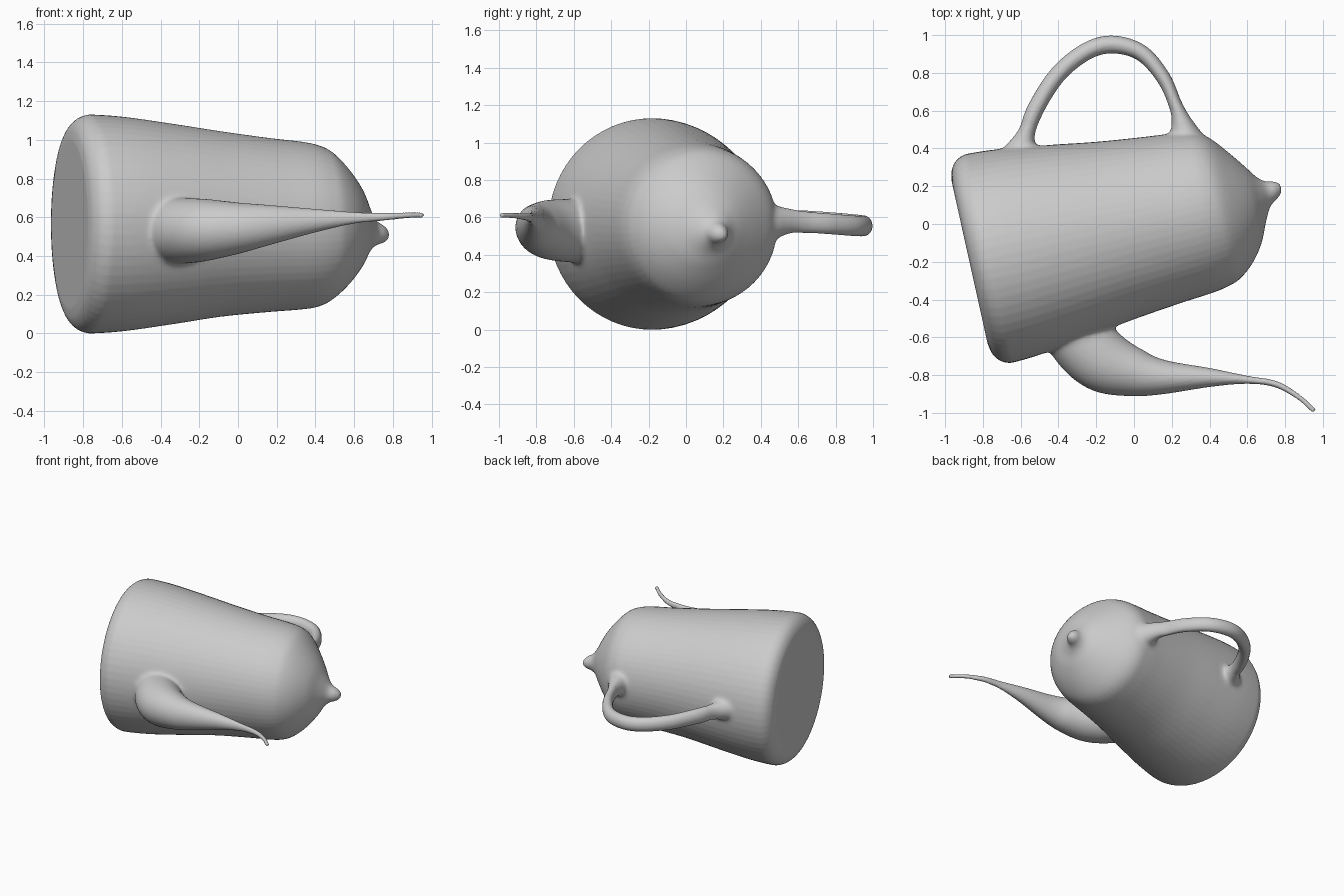
import bpy, bmesh, math
from mathutils import Vector

if "Cube" in bpy.data.objects:
    bpy.data.objects.remove(bpy.data.objects["Cube"])

SEG = 64
UP = Vector((0, 0, 1))


def loft(bm, rings):
    """Skin rings of (centre, side_axis, up_axis, side_radius, up_radius)."""
    loops = []
    for c, a, b, ra, rb in rings:
        loops.append([bm.verts.new(c + a * ra * math.cos(k * math.tau / SEG)
                                   + b * rb * math.sin(k * math.tau / SEG))
                      for k in range(SEG)])
    for l0, l1 in zip(loops, loops[1:]):
        for k in range(SEG):
            j = (k + 1) % SEG
            bm.faces.new((l0[k], l0[j], l1[j], l1[k]))
    bm.faces.new(loops[0][::-1])
    bm.faces.new(loops[-1])


def resample(points, steps=8):
    """Smooth interpolation through tuples of numbers (Catmull-Rom)."""
    p = [Vector(q) for q in points]
    p = [p[0] * 2 - p[1]] + p + [p[-1] * 2 - p[-2]]
    out = []
    for i in range(1, len(p) - 2):
        a, b, c, d = p[i - 1:i + 3]
        for s in range(steps):
            t = s / steps
            out.append(0.5 * (2 * b + (c - a) * t + (2 * a - 5 * b + 4 * c - d) * t * t
                              + (3 * b - a - 3 * c + d) * t ** 3))
    return out + [p[-2]]


def tube(bm, points):
    """Tube along (x, y, z, side radius, vertical radius) points."""
    pts = resample(points)
    rings = []
    for i, q in enumerate(pts):
        d = (pts[min(i + 1, len(pts) - 1)] - pts[max(i - 1, 0)])
        d = Vector(d[:3]).normalized()
        side = UP.cross(d).normalized()
        rings.append((Vector(q[:3]), side, d.cross(side), q[3], q[4]))
    loft(bm, rings)


bm = bmesh.new()

# Body, lid and knob: distance along axis, radius, sideways shift, height shift
tilt = math.radians(12.5)
axis = Vector((math.cos(tilt), math.sin(tilt), 0))
side = Vector((-axis.y, axis.x, 0))
start = Vector((-0.87, -0.205, 0.565))
profile = [(0, 0.44, 0, 0), (0.012, 0.495, 0, 0), (0.04, 0.537, 0, 0), (0.08, 0.56, 0, 0),
           (0.13, 0.565, 0, 0), (0.3, 0.552, 0, 0), (0.55, 0.517, 0, 0), (0.8, 0.479, 0, 0),
           (1.05, 0.45, 0, -0.005), (1.22, 0.434, 0, -0.008), (1.31, 0.418, 0, -0.01),
           (1.38, 0.382, -0.01, -0.01), (1.46, 0.303, -0.025, -0.015),
           (1.53, 0.21, -0.025, -0.02), (1.58, 0.12, -0.005, -0.03),
           (1.62, 0.068, 0.015, -0.045), (1.665, 0.045, 0.025, -0.052),
           (1.69, 0.024, 0.03, -0.055), (1.695, 0.006, 0.03, -0.055)]
loft(bm, [(start + axis * t + side * s + UP * h, side, UP, r, r)
          for t, r, s, h in resample(profile, 5)])

# Handle with flared roots
tube(bm, [(-0.62, 0.27, 0.57, 0.15, 0.13), (-0.60, 0.38, 0.575, 0.095, 0.085),
          (-0.57, 0.48, 0.58, 0.048, 0.062), (-0.515, 0.62, 0.58, 0.045, 0.058),
          (-0.40, 0.795, 0.57, 0.045, 0.056), (-0.25, 0.915, 0.56, 0.046, 0.055),
          (-0.11, 0.95, 0.555, 0.047, 0.055), (0.04, 0.905, 0.555, 0.043, 0.055),
          (0.155, 0.775, 0.565, 0.038, 0.055), (0.22, 0.63, 0.575, 0.036, 0.058),
          (0.255, 0.53, 0.58, 0.06, 0.075), (0.28, 0.42, 0.57, 0.11, 0.11),
          (0.28, 0.32, 0.56, 0.14, 0.13)])

# Spout: fat root, long thin tip
tube(bm, [(-0.36, -0.50, 0.53, 0.15, 0.17), (-0.28, -0.62, 0.53, 0.17, 0.17),
          (-0.16, -0.725, 0.535, 0.168, 0.16), (0.0, -0.785, 0.545, 0.13, 0.132),
          (0.15, -0.81, 0.56, 0.092, 0.105), (0.4, -0.813, 0.583, 0.05, 0.06),
          (0.6, -0.825, 0.597, 0.021, 0.03), (0.75, -0.848, 0.602, 0.017, 0.02),
          (0.87, -0.915, 0.61, 0.014, 0.015), (0.955, -0.99, 0.612, 0.013, 0.013)])

bmesh.ops.recalc_face_normals(bm, faces=bm.faces)
mesh = bpy.data.meshes.new("teapot_parts")
bm.to_mesh(mesh)
bm.free()
pot = bpy.data.objects.new("teapot", mesh)
bpy.context.collection.objects.link(pot)

# Fuse all parts into one skin
fuse = pot.modifiers.new("fuse", "REMESH")
fuse.mode = "VOXEL"
fuse.voxel_size = 0.01
deps = bpy.context.evaluated_depsgraph_get()
skin = bpy.data.meshes.new_from_object(pot.evaluated_get(deps))
pot.modifiers.clear()
pot.data = skin

# Soften the joints where handle and spout meet the body
roots = [(Vector((-0.59, 0.40, 0.57)), 0.17), (Vector((0.26, 0.48, 0.57)), 0.16),
         (Vector((-0.25, -0.60, 0.53)), 0.32)]
group = pot.vertex_groups.new(name="joints")
for v in skin.vertices:
    w = max(1 - (v.co - c).length / r for c, r in roots)
    if w > 0:
        group.add([v.index], min(1, w * 3), "REPLACE")
soft = pot.modifiers.new("soften", "SMOOTH")
soft.vertex_group = "joints"
soft.factor = 0.5
soft.iterations = 40

# Material
grey = bpy.data.materials.new("plain_grey")
grey.diffuse_color = (0.6, 0.6, 0.6, 1)
grey.use_nodes = True
grey.node_tree.nodes["Principled BSDF"].inputs["Base Color"].default_value = grey.diffuse_color
skin.materials.clear()
skin.materials.append(grey)
for poly in skin.polygons:
    poly.use_smooth = True
